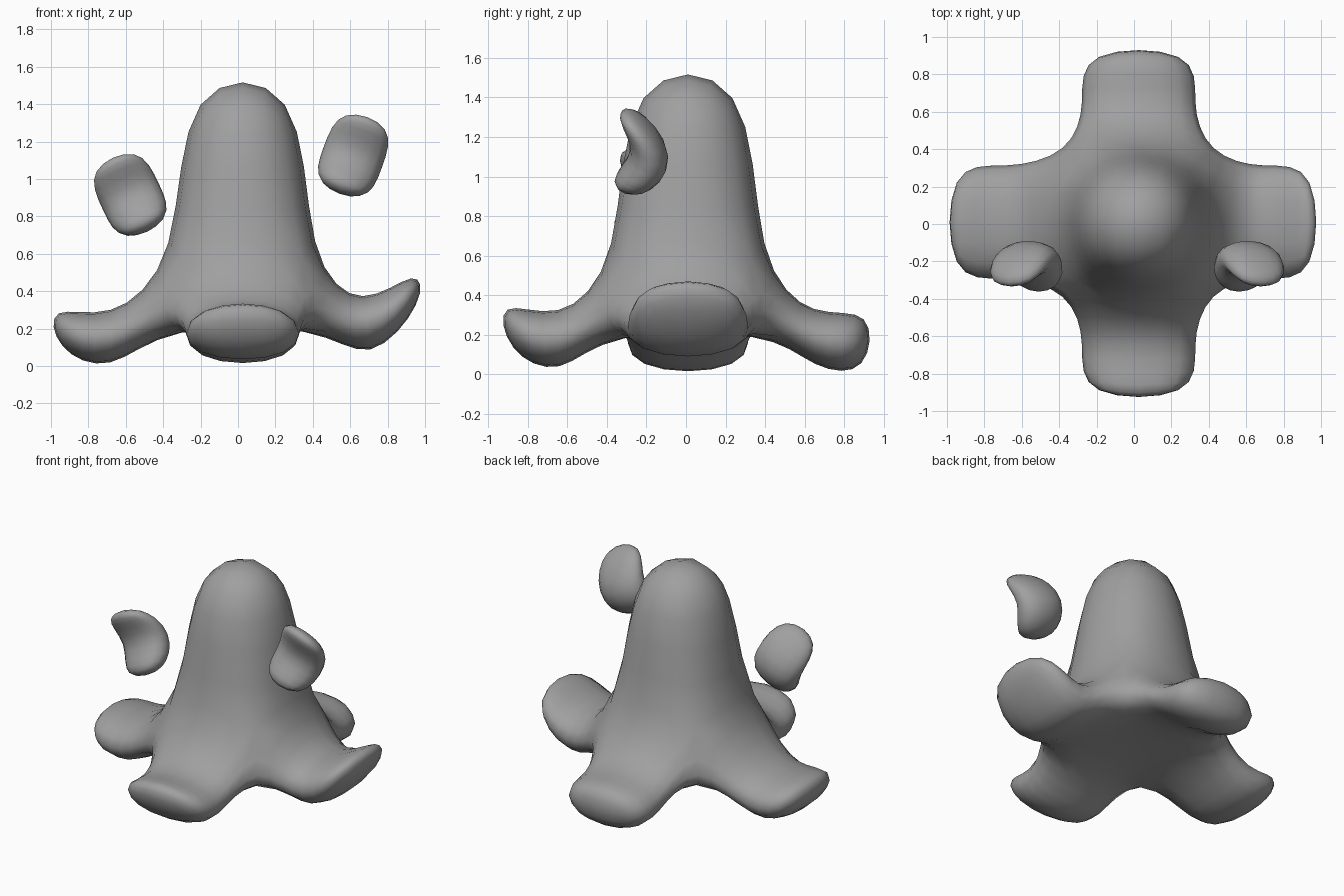
import bpy, bmesh, math
from mathutils import Vector

if "Cube" in bpy.data.objects:
    bpy.data.objects.remove(bpy.data.objects["Cube"])

CX, CY = 0.025, 0.01          # axis of the body

grey = bpy.data.materials.new("plain grey")
grey.diffuse_color = (0.35, 0.35, 0.35, 1)
grey.use_nodes = True
grey.node_tree.nodes["Principled BSDF"].inputs["Base Color"].default_value = grey.diffuse_color


def bridge(bm, ring_a, ring_b):
    """Join two four-sided rings with quads."""
    for i in range(4):
        j = (i + 1) % 4
        bm.faces.new((ring_a[i], ring_a[j], ring_b[j], ring_b[i]))


def finish(bm, name):
    """Turn a cage into a smooth subdivided object."""
    bmesh.ops.recalc_face_normals(bm, faces=bm.faces[:])
    mesh = bpy.data.meshes.new(name)
    bm.to_mesh(mesh)
    bm.free()
    mesh.materials.append(grey)
    for p in mesh.polygons:
        p.use_smooth = True
    ob = bpy.data.objects.new(name, mesh)
    bpy.context.collection.objects.link(ob)
    mod = ob.modifiers.new("smooth", 'SUBSURF')
    mod.levels = mod.render_levels = 2
    return ob


# Body: tapering column on a low box whose four sides grow into legs
CORNERS = [(-1, -1), (1, -1), (1, 1), (-1, 1)]
bm = bmesh.new()


def square(half, z):
    return [bm.verts.new((CX + sx * half, CY + sy * half, z)) for sx, sy in CORNERS]


crown = square(0.375, 1.60)
waist = square(0.355, 0.56)
base = square(0.42, 0.22)
bm.faces.new(crown)
bm.faces.new(base)
bridge(bm, crown, waist)

# Leg profiles as (distance, height): middle top, middle bottom, tip top, tip bottom
LEGS = [
    ((0.64, 0.26), (0.63, -0.04), (0.98, 0.42), (0.92, 0.10)),    # front
    ((0.66, 0.30), (0.70, -0.03), (0.98, 0.56), (1.02, 0.36)),    # right
    ((0.64, 0.28), (0.64, 0.01), (0.97, 0.37), (0.94, -0.03)),    # back
    ((0.68, 0.24), (0.68, -0.065), (1.035, 0.36), (0.99, 0.08)),  # left
]
for i, (mt, mb, tt, tb) in enumerate(LEGS):
    j = (i + 1) % 4
    a, b = Vector(CORNERS[i]), Vector(CORNERS[j])
    out, side = (a + b) / 2, (b - a) / 2
    # sideways centre line follows the body axis
    off = Vector((CX * abs(side.x), CY * abs(side.y)))

    def ring(top, bottom, w):
        pts = [(top, -w), (top, w), (bottom, w), (bottom, -w)]
        return [bm.verts.new((*(out * d + side * s + off), z)) for (d, z), s in pts]

    root = [waist[i], waist[j], base[j], base[i]]
    middle = ring(mt, mb, 0.31)
    tip = ring(tt, tb, 0.36)
    bridge(bm, root, middle)
    bridge(bm, middle, tip)
    bm.faces.new(tip)
finish(bm, "body_with_legs")

# Floating bent hands: front and back profile points as (y, distance along the hand)
HAND = [((-0.39, 0.22), (-0.27, 0.27)),
        ((-0.23, 0.00), (0.00, -0.03)),
        ((-0.45, -0.17), (-0.22, -0.27))]


def hand(name, x, z, tilt):
    bm = bmesh.new()
    c, s = math.cos(tilt), math.sin(tilt)
    rings = []
    for front, back in HAND:
        pts = [(front, -0.18), (front, 0.18), (back, 0.18), (back, -0.18)]
        rings.append([bm.verts.new((x + w * c + d * s, y, z - w * s + d * c))
                      for (y, d), w in pts])
    bridge(bm, rings[0], rings[1])
    bridge(bm, rings[1], rings[2])
    bm.faces.new(rings[0])
    bm.faces.new(rings[2])
    finish(bm, name)


hand("right_hand", 0.615, 1.12, math.radians(20))
hand("left_hand", -0.575, 0.91, math.radians(-25))
